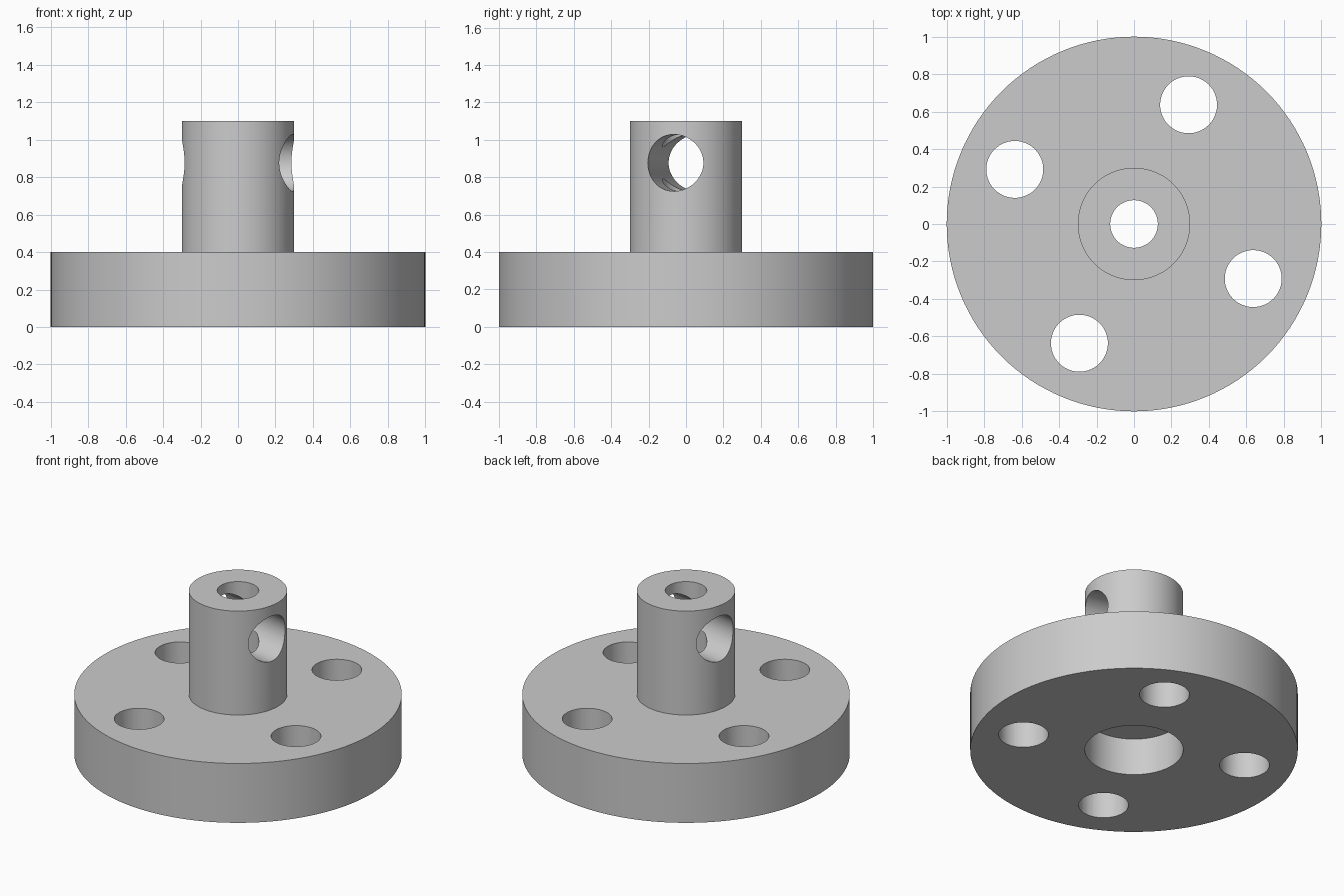
import bpy, bmesh
from math import radians, cos, sin, pi
from mathutils import Matrix, Vector

default = bpy.data.objects.get("Cube")
if default:
    bpy.data.objects.remove(default, do_unlink=True)

SIDES = 128
HOLE_R = 0.152

grey = bpy.data.materials.new("plain_grey")
grey.use_nodes = True
colour = (0.6, 0.6, 0.6, 1)
grey.diffuse_color = colour
grey.node_tree.nodes["Principled BSDF"].inputs["Base Color"].default_value = colour


def add_object(name, bm):
    mesh = bpy.data.meshes.new(name)
    bmesh.ops.recalc_face_normals(bm, faces=bm.faces)
    bm.to_mesh(mesh)
    bm.free()
    mesh.materials.append(grey)
    obj = bpy.data.objects.new(name, mesh)
    bpy.context.collection.objects.link(obj)
    return obj


def lathe(name, profile):
    """Turn a closed (radius, height) profile around the z axis."""
    bm = bmesh.new()
    rings = []
    for i in range(SIDES):
        a = 2 * pi * i / SIDES
        rings.append([bm.verts.new((r * cos(a), r * sin(a), z)) for r, z in profile])
    n = len(profile)
    for i in range(SIDES):
        here, there = rings[i], rings[(i + 1) % SIDES]
        for j in range(n):
            k = (j + 1) % n
            bm.faces.new((here[j], there[j], there[k], here[k]))
    return add_object(name, bm)


def drill(target, name, matrix):
    """Cut a round hole through the target, then remove the cutter."""
    bm = bmesh.new()
    bmesh.ops.create_cone(bm, cap_ends=True, segments=64, radius1=HOLE_R,
                          radius2=HOLE_R, depth=1.0, matrix=matrix)
    cutter = add_object(name, bm)
    cutter.hide_render = True
    mod = target.modifiers.new(name, "BOOLEAN")
    mod.operation = "DIFFERENCE"
    mod.solver = "EXACT"
    mod.object = cutter
    bpy.context.view_layer.objects.active = target
    bpy.ops.object.modifier_apply(modifier=name)
    bpy.data.objects.remove(cutter, do_unlink=True)


# Round flange and post in one piece, with a narrow bore and a wide recess below
hub = lathe("flange_with_post", [
    (0.3, 0), (1, 0), (1, 0.4), (0.3, 0.4), (0.3, 1.1),
    (0.127, 1.1), (0.127, 0.25), (0.3, 0.25)])

# Four bolt holes through the flange
for i in range(4):
    turn = Matrix.Rotation(radians(65.4 + 90 * i), 4, "Z")
    drill(hub, "bolt_hole", turn @ Matrix.Translation(Vector((0.7, 0, 0.2))))

# Cross hole through the post, turned slightly from the x axis
cross = (Matrix.Translation(Vector((0, 0, 0.877)))
         @ Matrix.Rotation(radians(-12.4), 4, "Z")
         @ Matrix.Rotation(radians(90), 4, "Y"))
drill(hub, "cross_hole", cross)

# Smooth round walls with crisp rims
bpy.ops.object.select_all(action="DESELECT")
hub.select_set(True)
bpy.context.view_layer.objects.active = hub
bpy.ops.object.shade_smooth_by_angle(angle=radians(30))
